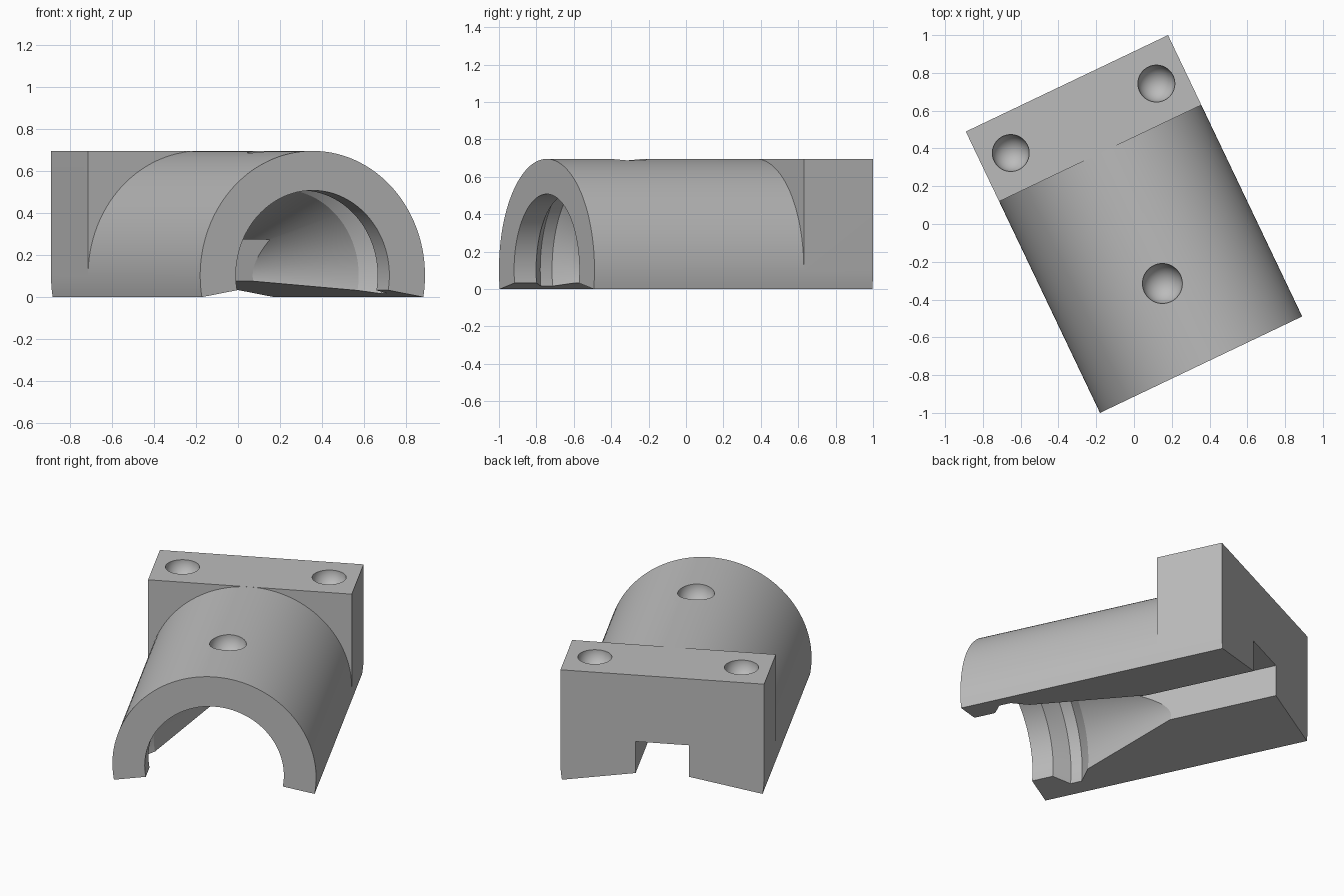
import bpy, bmesh
from math import sin, cos, radians
from mathutils import Matrix, Vector

if "Cube" in bpy.data.objects:
    bpy.data.objects.remove(bpy.data.objects["Cube"], do_unlink=True)

R = 0.593              # outer radius of the shell
DROP = 10              # degrees the shell wraps below its axis
AXIS_Z = R * sin(radians(DROP))
TOP = AXIS_Z + R
FRONT, STEP, BACK = -0.825, 0.415, 0.825
TURN = radians(25.5)

grey = bpy.data.materials.new("plain grey")
grey.use_nodes = True
colour = (0.5, 0.5, 0.5, 1)
grey.diffuse_color = colour
grey.node_tree.nodes["Principled BSDF"].inputs["Base Color"].default_value = colour


def add_object(name, bm):
    bmesh.ops.recalc_face_normals(bm, faces=bm.faces)
    mesh = bpy.data.meshes.new(name)
    bm.to_mesh(mesh)
    bm.free()
    obj = bpy.data.objects.new(name, mesh)
    bpy.context.collection.objects.link(obj)
    return obj


def body():
    """Half-round shell running into a square end block."""
    bm = bmesh.new()
    step = 2.5
    n = int((180 + 2 * DROP) / step)
    low, apex = int(DROP / step), n // 2
    points = [(0, AXIS_Z)]
    for i in range(n + 1):
        a = radians(-DROP + i * step)
        points.append((R * cos(a), AXIS_Z + R * sin(a)))

    def ring(pts, y):
        return [bm.verts.new((x, y, z)) for x, z in pts]

    def bridge(a, b):
        for i in range(len(a)):
            j = (i + 1) % len(a)
            bm.faces.new((a[i], a[j], b[j], b[i]))

    # Shell
    front, middle = ring(points, FRONT), ring(points, STEP)
    bm.faces.new(front)
    bridge(front, middle)
    # Shoulders of the block beside the shell
    right, left = ring([(R, TOP), (-R, TOP)], STEP)
    i0, i1, i2 = 1 + low, 1 + apex, 1 + n - low
    bm.faces.new(middle[i0:i1 + 1] + [right])
    bm.faces.new(middle[i1:i2 + 1] + [left])
    # Block
    block = middle[:i0 + 1] + [right, middle[i1], left] + middle[i2:]
    back = ring([(v.co.x, v.co.z) for v in block], BACK)
    bridge(block, back)
    bm.faces.new(back)
    return add_object("half_round_holder", bm)


def lathe(name, profile):
    """Turn a (radius, y) profile around the shell axis."""
    bm = bmesh.new()
    verts = [bm.verts.new((r, y, AXIS_Z)) for r, y in profile]
    edges = [bm.edges.new(pair) for pair in zip(verts, verts[1:])]
    bmesh.ops.spin(bm, geom=verts + edges, cent=(0, 0, AXIS_Z), axis=(0, 1, 0),
                   angle=radians(360), steps=120)
    bmesh.ops.remove_doubles(bm, verts=bm.verts, dist=0.0001)
    return add_object(name, bm)


def box(name, low, high):
    low, high = Vector(low), Vector(high)
    bm = bmesh.new()
    bmesh.ops.create_cube(bm, size=1, matrix=Matrix.Translation((low + high) / 2)
                          @ Matrix.Diagonal((high - low).to_4d()))
    return add_object(name, bm)


def ball(name, place, radius):
    bm = bmesh.new()
    bmesh.ops.create_uvsphere(bm, u_segments=48, v_segments=25, radius=radius,
                              matrix=Matrix.Translation(place))
    return add_object(name, bm)


holder = body()

# Bore with a lip, a bevelled groove and a long taper
bore = [(0, -0.1), (0.405, -0.1), (0.405, 0.13), (0.5, 0.2), (0.5, 0.27),
        (0.41, 0.35), (0.03, 1.3), (0, 1.3)]
cutters = [
    lathe("bore_cutter", [(r, FRONT + d) for r, d in bore]),
    box("slot_cutter", (-0.155, -0.2, -0.2), (0.155, 1, 0.275)),
    ball("shell_dimple_cutter", (0, -0.349, TOP - 0.003), 0.106),
]
for side, x in (("left", 0.427), ("right", -0.427)):
    cutters.append(ball(side + "_dimple_cutter", (x, 0.62, TOP), 0.098))

bpy.ops.object.select_all(action="DESELECT")
holder.select_set(True)
bpy.context.view_layer.objects.active = holder
for cutter in cutters:
    cutter.hide_render = True
    cut = holder.modifiers.new(cutter.name, "BOOLEAN")
    cut.operation = "DIFFERENCE"
    cut.solver = "EXACT"
    cut.object = cutter
    bpy.ops.object.modifier_apply(modifier=cut.name)
    bpy.data.objects.remove(cutter, do_unlink=True)

# Finish: turn, colour and shade
holder.data.transform(Matrix.Rotation(TURN, 4, "Z"))
holder.data.materials.clear()
holder.data.materials.append(grey)
for face in holder.data.polygons:
    face.material_index = 0
bpy.ops.object.shade_smooth_by_angle(angle=radians(20))
